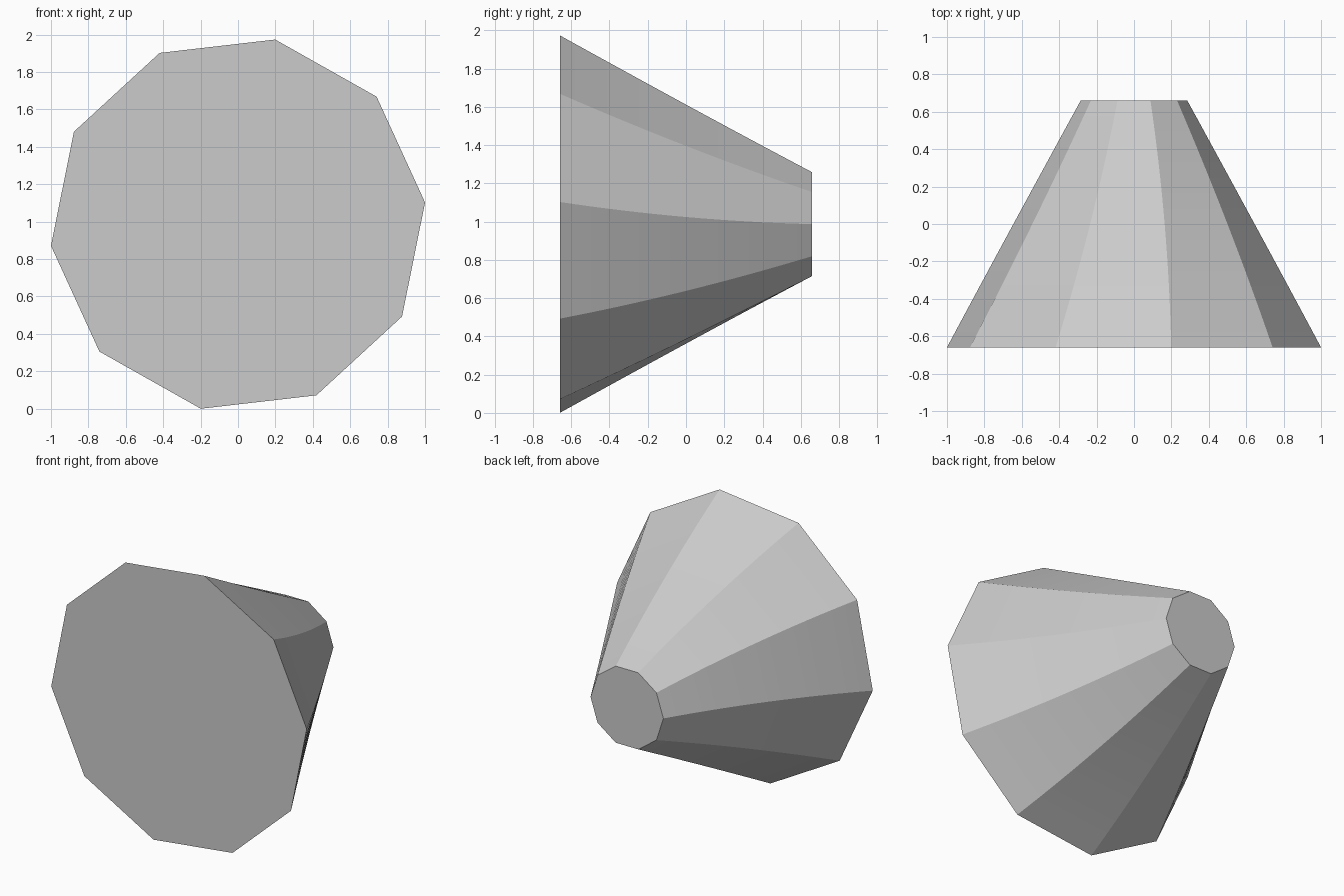
import bpy, bmesh
from math import sin, cos, radians, pi

if "Cube" in bpy.data.objects:
    bpy.data.objects.remove(bpy.data.objects["Cube"])

SIDES, RINGS = 10, 16
HALF_LEN = 0.66
R_FRONT, R_BACK = 1.0067, 0.285
TWIST = radians(6.6)
CENTRE_Z = R_FRONT * cos(2 * pi / SIDES * 2 + TWIST - pi / 2)

bm = bmesh.new()

# Ten-sided rings from the wide front to the narrow back, untwisting on the way
rings = []
for i in range(RINGS + 1):
    t = i / RINGS
    r = R_FRONT + (R_BACK - R_FRONT) * t
    y = -HALF_LEN + 2 * HALF_LEN * t
    angles = [TWIST * (1 - t) + 2 * pi * k / SIDES for k in range(SIDES)]
    rings.append([bm.verts.new((r * cos(a), y, CENTRE_Z + r * sin(a))) for a in angles])

# Sides
for a, b in zip(rings, rings[1:]):
    for k in range(SIDES):
        n = (k + 1) % SIDES
        bm.faces.new((a[k], a[n], b[n], b[k]))

# Flat end caps
bm.faces.new(rings[0])
bm.faces.new(rings[-1])
bmesh.ops.recalc_face_normals(bm, faces=bm.faces)

mesh = bpy.data.meshes.new("twisted_tapered_cone")
bm.to_mesh(mesh)
bm.free()
obj = bpy.data.objects.new("twisted_tapered_cone", mesh)
bpy.context.collection.objects.link(obj)
